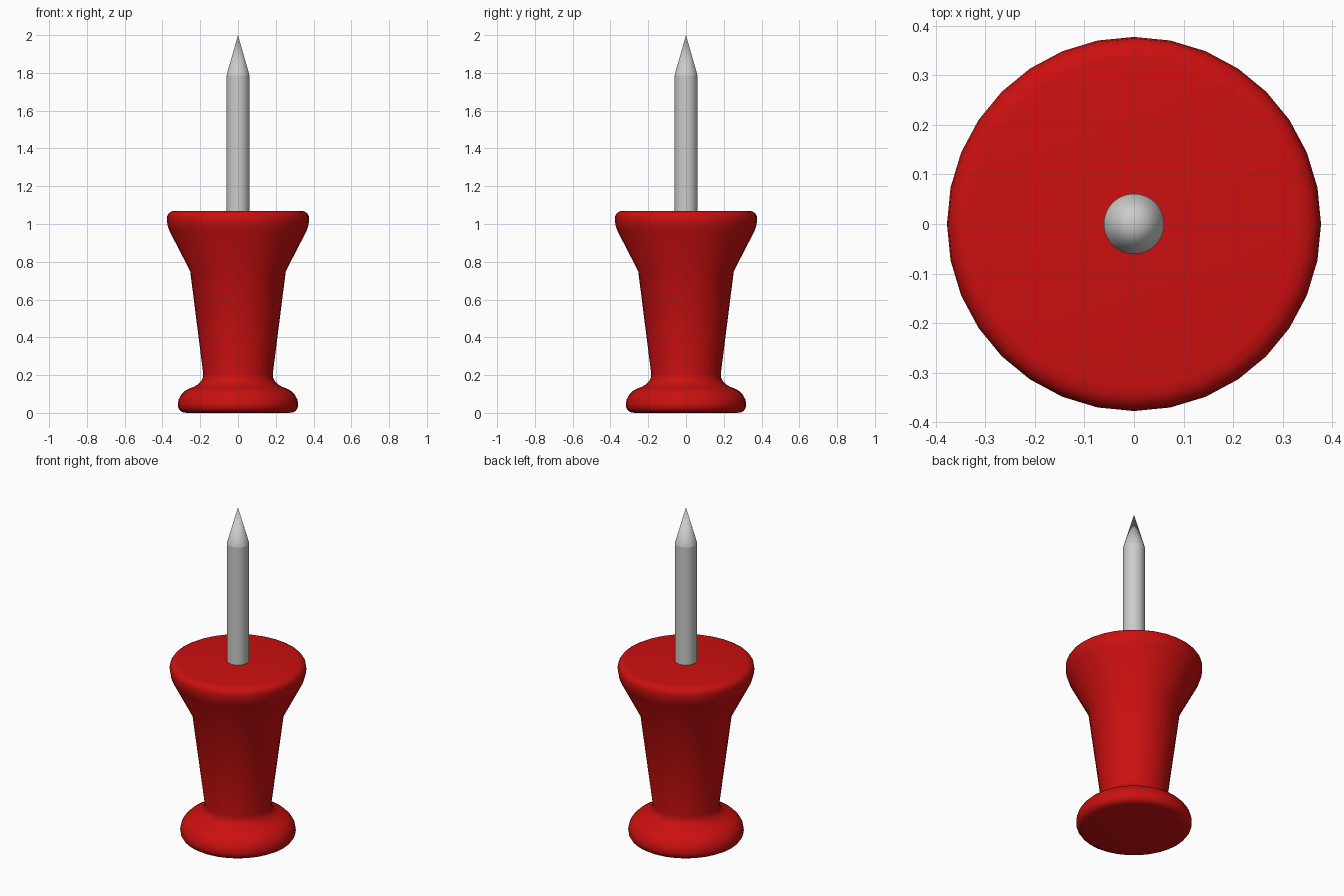
import bpy, bmesh, math

if "Cube" in bpy.data.objects:
    bpy.data.objects.remove(bpy.data.objects["Cube"])

SIDES = 32


def lathe(name, profile, angle, color=None):
    """Revolve (radius, z) points around z; zero radius makes a pole."""
    bm = bmesh.new()
    rings = []
    for r, z in profile:
        if r == 0:
            rings.append([bm.verts.new((0, 0, z))] * SIDES)
        else:
            rings.append([bm.verts.new((r * math.cos(2 * math.pi * i / SIDES),
                                        r * math.sin(2 * math.pi * i / SIDES), z))
                          for i in range(SIDES)])
    for a, b in zip(rings, rings[1:]):
        for i in range(SIDES):
            j = (i + 1) % SIDES
            bm.faces.new(dict.fromkeys((a[i], a[j], b[j], b[i])))
    # Flat caps on open ends
    if profile[0][0] > 0:
        bm.faces.new(rings[0][::-1])
    if profile[-1][0] > 0:
        bm.faces.new(rings[-1])
    bmesh.ops.recalc_face_normals(bm, faces=bm.faces)
    mesh = bpy.data.meshes.new(name)
    bm.to_mesh(mesh)
    bm.free()
    obj = bpy.data.objects.new(name, mesh)
    bpy.context.collection.objects.link(obj)
    if color:
        mat = bpy.data.materials.new(name + "_color")
        mat.diffuse_color = color
        mat.use_nodes = True
        mat.node_tree.nodes["Principled BSDF"].inputs["Base Color"].default_value = mat.diffuse_color
        mesh.materials.append(mat)
    bpy.ops.object.select_all(action='DESELECT')
    obj.select_set(True)
    bpy.context.view_layer.objects.active = obj
    bpy.ops.object.shade_smooth_by_angle(angle=math.radians(angle))
    return obj


# Handle: rounded foot, tapered grip, flared collar
lathe("handle", [
    (0.270, 0.0), (0.291, 0.003), (0.307, 0.012), (0.316, 0.026), (0.319, 0.045),
    (0.314, 0.072), (0.301, 0.096), (0.281, 0.116), (0.258, 0.129), (0.232, 0.139),
    (0.210, 0.152), (0.195, 0.168), (0.186, 0.186), (0.184, 0.206),
    (0.253, 0.75), (0.364, 0.965), (0.373, 0.993), (0.377, 1.025), (0.374, 1.045),
    (0.364, 1.059), (0.350, 1.067), (0.330, 1.07),
], 40, (0.6, 0.005, 0.005, 1))

# Needle: straight shaft with a conical tip
lathe("needle", [(0.061, 1.05), (0.061, 1.785), (0, 2.0)], 15)
